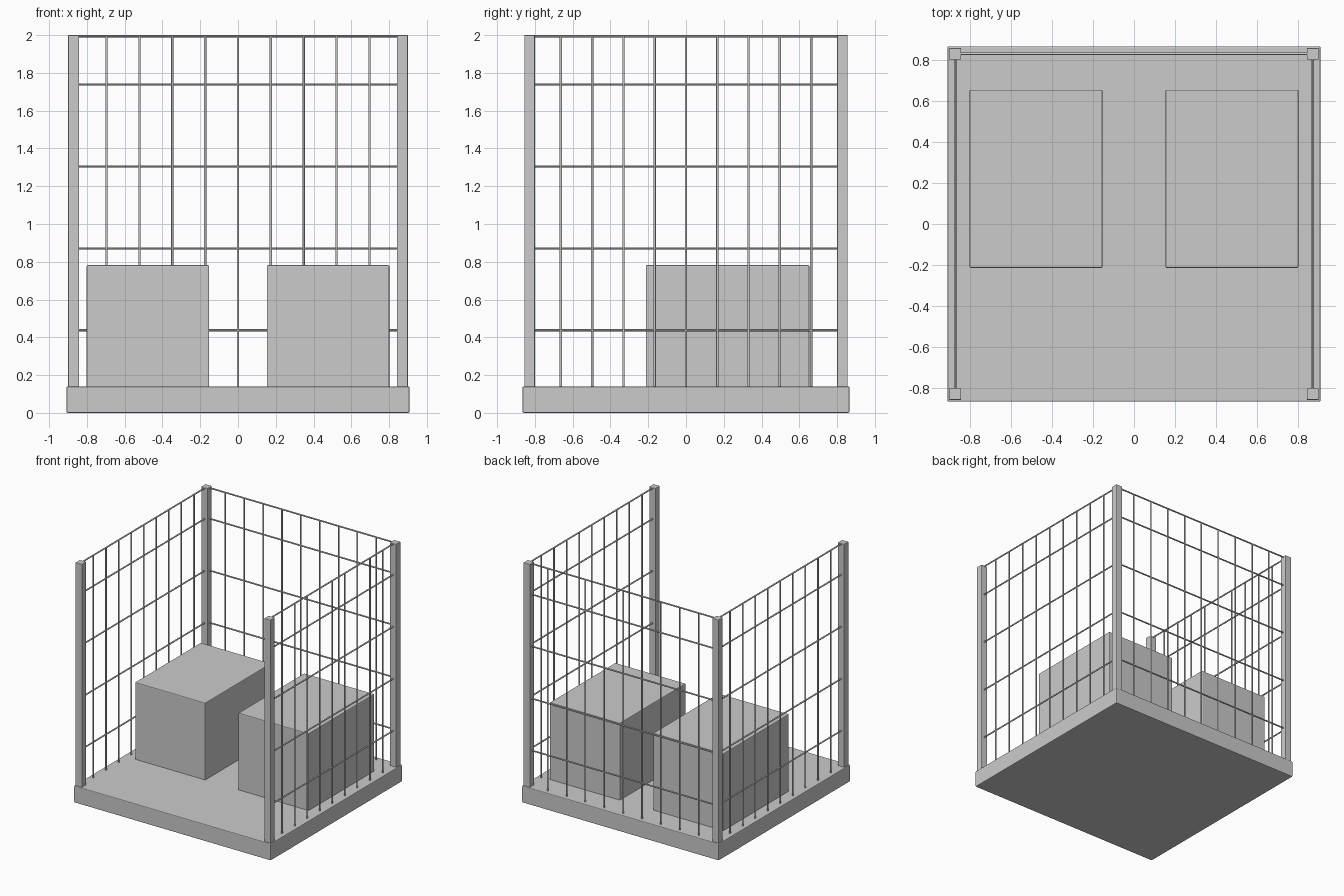
import bpy
from mathutils import Vector

cube = bpy.data.objects.get("Cube")
if cube:
    bpy.data.objects.remove(cube, do_unlink=True)

grey = bpy.data.materials.new("plain_grey")
grey.use_nodes = True
colour = (0.6, 0.6, 0.6, 1)
grey.diffuse_color = colour
grey.node_tree.nodes["Principled BSDF"].inputs["Base Color"].default_value = colour


def block(name, low, high, bevel):
    """Axis-aligned block between two corners, with softened edges."""
    low, high = Vector(low), Vector(high)
    bpy.ops.mesh.primitive_cube_add(size=1, location=(low + high) / 2)
    ob = bpy.context.object
    ob.name = name
    ob.scale = high - low
    bpy.ops.object.transform_apply(location=False, rotation=False, scale=True)
    mod = ob.modifiers.new("soft_edges", "BEVEL")
    mod.width = bevel
    mod.segments = 2
    ob.data.materials.append(grey)


def rod(name, start, end, radius=0.006):
    """Thin round bar between two points."""
    start, end = Vector(start), Vector(end)
    axis = end - start
    bpy.ops.mesh.primitive_cylinder_add(
        vertices=12, radius=radius, depth=axis.length, location=(start + end) / 2,
        rotation=axis.to_track_quat("Z", "Y").to_euler())
    ob = bpy.context.object
    ob.name = name
    bpy.ops.object.shade_smooth_by_angle()
    ob.data.materials.append(grey)


FLOOR, TOP = 0.14, 2.0
PX, PY = 0.87, 0.828          # post centres
RAILS = [FLOOR + 0.297, 0.87, 1.305, 1.738, TOP - 0.006]

# Base slab
block("base", (-0.908, -0.865, 0), (0.908, 0.865, FLOOR), 0.006)

# Corner posts and storage boxes
for side, sx in (("left", 1), ("right", -1)):
    for end, sy in (("front", -1), ("back", 1)):
        x, y = sx * PX, sy * PY
        block(f"{end}_{side}_post", (x - 0.029, y - 0.028, FLOOR - 0.01),
              (x + 0.029, y + 0.028, TOP), 0.003)
    cx = sx * 0.477
    block(f"{side}_box", (cx - 0.324, -0.213, FLOOR - 0.01),
          (cx + 0.324, 0.653, 0.782), 0.006)

# Side grilles
for side, sx in (("left", 1), ("right", -1)):
    x = sx * PX
    for z in RAILS:
        rod(f"{side}_rail", (x, -PY, z), (x, PY, z))
    for i in range(-4, 5):
        y = i * PY / 5
        rod(f"{side}_bar", (x, y, FLOOR - 0.01), (x, y, TOP - 0.006))

# Back grille
for z in RAILS:
    rod("back_rail", (-PX, PY, z), (PX, PY, z))
for i in range(-4, 5):
    x = i * PX / 5
    rod("back_bar", (x, PY, FLOOR - 0.01), (x, PY, TOP - 0.006))
